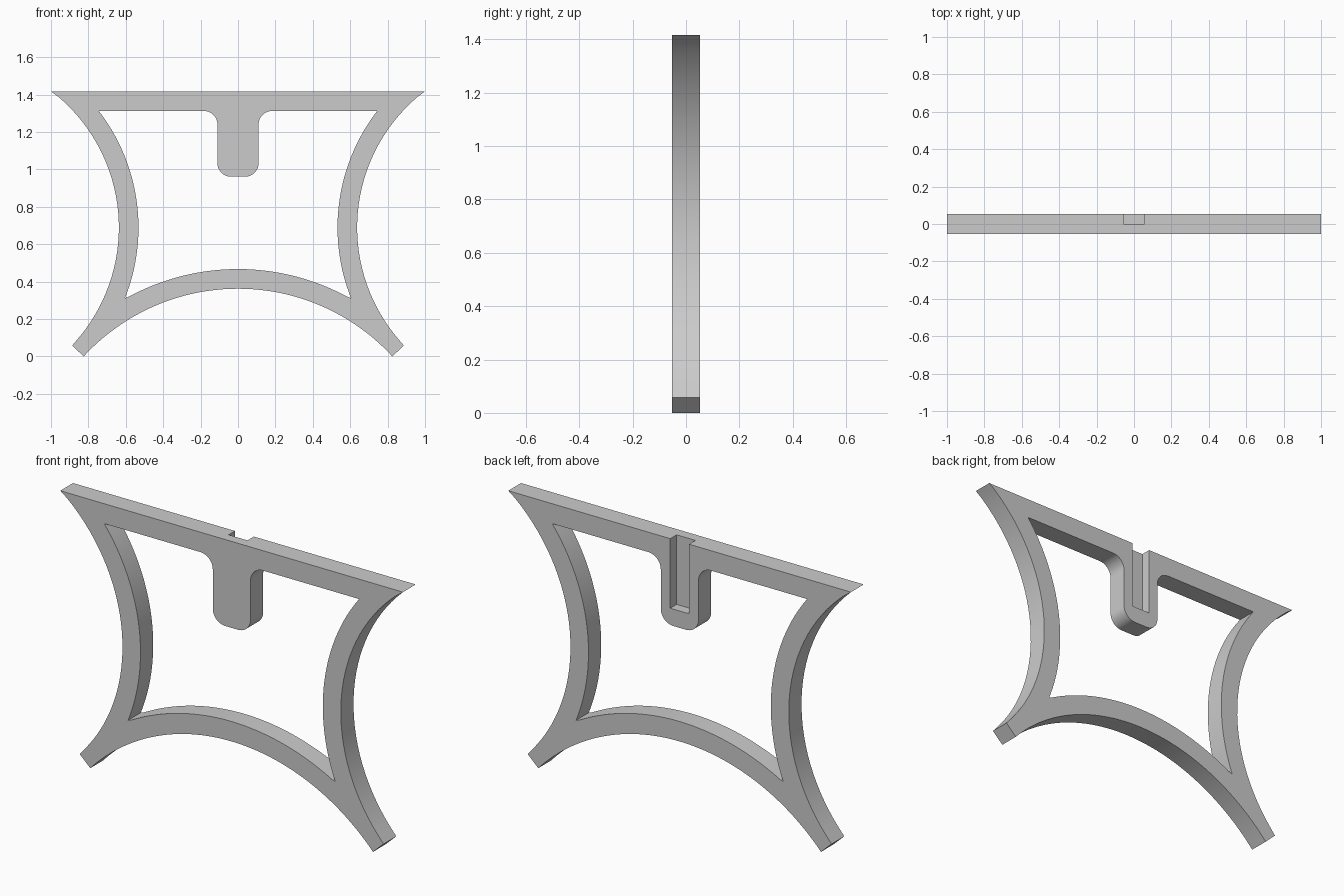
import bpy
import bmesh
from math import atan2, cos, sin, pi, radians, sqrt

cube = bpy.data.objects.get("Cube")
if cube:
    bpy.data.objects.remove(cube)

HALF = 0.053            # half thickness of the plate
TOP, BAR_Z = 1.417, 1.312
RAIL = 0.105            # width of the curved rails
SIDE = (1.554, 0.689, 0.917)    # side arc: centre x, centre z, outer radius
BASE = (0.0, -0.759, 1.121)     # bottom arc
STEM_W, STEM_Z, FILLET = 0.11, 0.961, 0.072
SLOT_W, SLOT_Z = 0.055, 1.05


def arc(cx, cz, r, a0, a1, n=32):
    return [(cx + r * cos(a0 + (a1 - a0) * i / n),
             cz + r * sin(a0 + (a1 - a0) * i / n)) for i in range(n + 1)]


def arc_between(circle, grow, start, end):
    """Arc on a widened circle, running from near start to near end."""
    cx, cz, r = circle
    a0, a1 = [atan2(z - cz, x - cx) % (2 * pi) for x, z in (start, end)]
    return arc(cx, cz, r + grow, a0, a1)


def mirrored(half):
    """Close a right-hand half outline with its mirror image."""
    return half + [(-x, z) for x, z in reversed(half) if x > 1e-5]


def prism(name, outline, y0, y1):
    bm = bmesh.new()
    face = bm.faces.new([bm.verts.new((x, y0, z)) for x, z in outline])
    grown = bmesh.ops.extrude_face_region(bm, geom=[face])["geom"]
    moved = [v for v in grown if isinstance(v, bmesh.types.BMVert)]
    bmesh.ops.translate(bm, verts=moved, vec=(0, y1 - y0, 0))
    bmesh.ops.recalc_face_normals(bm, faces=bm.faces)
    mesh = bpy.data.meshes.new(name)
    bm.to_mesh(mesh)
    bm.free()
    obj = bpy.data.objects.new(name, mesh)
    bpy.context.collection.objects.link(obj)
    return obj


# Outer outline: flat top, bowed-in side, angled foot, arched bottom
foot_out, foot_in = (0.8865, 0.058), (0.825, 0.0)
outer = arc_between(SIDE, 0, (1.0, TOP), foot_out)
outer[0], outer[-1] = (1.0, TOP), foot_out
arch = arc_between(BASE, 0, foot_in, (0, 1))
arch[0], arch[-1] = foot_in, (0, arch[-1][1])
frame = prism("frame", mirrored(outer + arch), -HALF, HALF)

# Opening outline: rounded stem, underside of bar, inner side rail, inner arch
reach = SIDE[2] + RAIL
corner_top = (SIDE[0] - sqrt(reach ** 2 - (BAR_Z - SIDE[1]) ** 2), BAR_Z)
corner_low = (0.6, BASE[1] + sqrt((BASE[2] + RAIL) ** 2 - 0.36))
inner = [(0, STEM_Z)]
inner += arc(STEM_W - FILLET, STEM_Z + FILLET, FILLET, -pi / 2, 0, 10)
inner += arc(STEM_W + FILLET, BAR_Z - FILLET, FILLET, pi, pi / 2, 10)
inner += arc_between(SIDE, RAIL, corner_top, corner_low)
inner += arc_between(BASE, RAIL, corner_low, (0, 1))[1:]
inner[-1] = (0, inner[-1][1])
opening = prism("opening_cutter", mirrored(inner), -0.2, 0.2)

# Slot in the back of the stem, open at the top
slot = prism("slot_cutter", mirrored([(SLOT_W, SLOT_Z), (SLOT_W, TOP + 0.1)]),
             0, 0.2)

for cutter in (opening, slot):
    cutter.hide_render = True
    mod = frame.modifiers.new(cutter.name, "BOOLEAN")
    mod.operation, mod.solver, mod.object = "DIFFERENCE", "EXACT", cutter

# Apply the cuts and drop the cutters
bpy.ops.object.select_all(action="DESELECT")
frame.select_set(True)
bpy.context.view_layer.objects.active = frame
for name in [m.name for m in frame.modifiers]:
    bpy.ops.object.modifier_apply(modifier=name)
for cutter in (opening, slot):
    bpy.data.objects.remove(cutter)

# Single grey material
grey = bpy.data.materials.new("plain grey")
grey.use_nodes = True
colour = (0.6, 0.6, 0.6, 1)
grey.diffuse_color = colour
grey.node_tree.nodes["Principled BSDF"].inputs["Base Color"].default_value = colour
frame.data.materials.clear()
frame.data.materials.append(grey)
bpy.ops.object.shade_smooth_by_angle(angle=radians(30))
